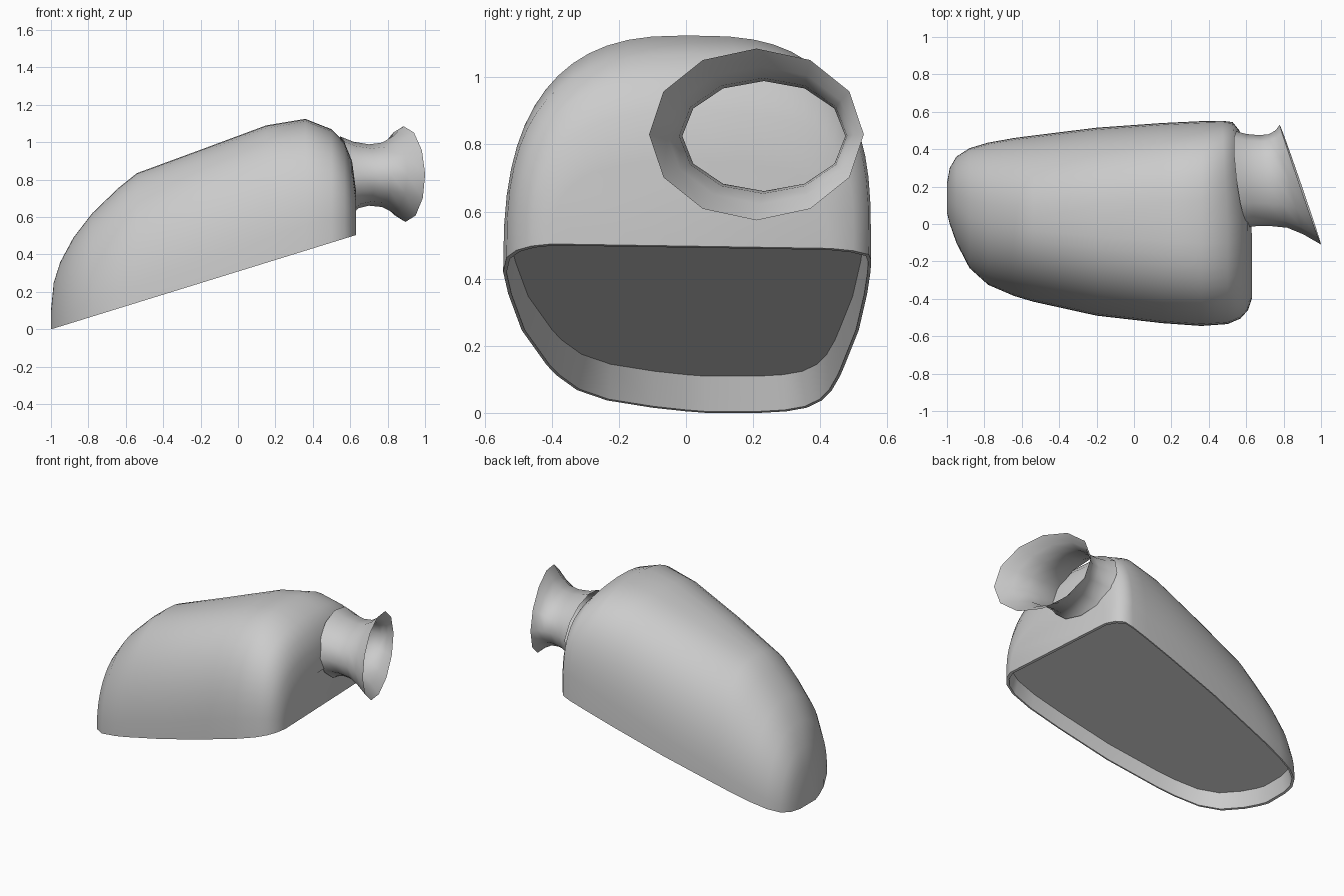
import bpy, bmesh
from math import sin, cos, pi

if "Cube" in bpy.data.objects:
    bpy.data.objects.remove(bpy.data.objects["Cube"])


def base_z(x):
    return 0.309 * (x + 1)


def ramp(x, a, b):
    return min(max((x - a) / (b - a), 0), 1)


def finish(bm, name, angle):
    bmesh.ops.recalc_face_normals(bm, faces=bm.faces)
    mesh = bpy.data.meshes.new(name)
    bm.to_mesh(mesh)
    bm.free()
    ob = bpy.data.objects.new(name, mesh)
    bpy.context.collection.objects.link(ob)
    bpy.ops.object.select_all(action='DESELECT')
    bpy.context.view_layer.objects.active = ob
    ob.select_set(True)
    bpy.ops.object.shade_smooth_by_angle(angle=angle)
    return ob


def bridge(bm, rings, closed):
    for a, b in zip(rings, rings[1:]):
        n = len(a)
        for i in range(n if closed else n - 1):
            j = (i + 1) % n
            bm.faces.new((a[i], a[j], b[j], b[i]))


# Domed housing: arched slices along x (x, y min, y max, crest height)
slices = [(-1.0, 0.06, 0.22, 0.10), (-0.985, 0.0, 0.30, 0.25),
          (-0.95, -0.10, 0.36, 0.36), (-0.88, -0.235, 0.405, 0.49),
          (-0.78, -0.325, 0.435, 0.62), (-0.64, -0.385, 0.46, 0.755),
          (-0.54, -0.415, 0.473, 0.835), (-0.2, -0.49, 0.515, 0.96),
          (0.15, -0.53, 0.54, 1.09), (0.36, -0.545, 0.55, 1.125),
          (0.50, -0.535, 0.552, 1.07), (0.57, -0.505, 0.545, 1.0),
          (0.61, -0.46, 0.50, 0.90), (0.63, -0.40, 0.43, 0.75)]
ARC = 28
bm = bmesh.new()
arches = []
for x, lo, hi, top in slices:
    arch = []
    rear = ramp(x, 0.36, 0.63)
    body = ramp(x, -0.64, 0.36)
    for i in range(ARC + 1):
        a = pi * i / ARC
        c = -cos(a)
        # rounder at the front, squarer shoulder at the rear on the +y side
        power = 2 / (2.2 + (0.75 if c > 0 else 0.45) * body
                     + (0.8 if c > 0 else 0.2) * rear)
        u = abs(c) ** power * (1 if c > 0 else -1)
        v = max(sin(a), 0) ** power if 0 < i < ARC else 0
        y = (lo + hi) / 2 + u * (hi - lo) / 2
        # the rear wall leans forward on the +y side
        px = x - 0.10 * max(y, 0) * rear
        arch.append(bm.verts.new((px, y, base_z(px) + v * (top - base_z(x)))))
    arches.append(arch)
bridge(bm, arches, False)
bm.faces.new(arches[0])
bm.faces.new(arches[-1])

# Rim lip and recessed underside panel
rim = [a[0] for a in arches] + [a[-1] for a in reversed(arches)]


def inset(scale, lift):
    ring = []
    for p in rim:
        x = -0.2 + (p.co.x + 0.2) * scale
        y = 0.03 + (p.co.y - 0.03) * scale
        ring.append(bm.verts.new((x, y, base_z(x) + lift)))
    return ring


lip, panel = inset(0.982, 0.0), inset(0.962, 0.1)
bridge(bm, [rim, lip, panel], True)
bm.faces.new(panel)
finish(bm, "housing", 0.8)

# Flared oval spout: centre x, y, z, radii y, z, lean with y, lean with z
sections = [(0.58, 0.24, 0.825, 0.256, 0.206, 0.13, 0.16),
            (0.63, 0.235, 0.825, 0.246, 0.178, 0.12, 0.08),
            (0.70, 0.232, 0.825, 0.243, 0.164, 0.12, 0.0),
            (0.77, 0.23, 0.826, 0.25, 0.172, 0.20, 0.0),
            (0.83, 0.222, 0.828, 0.277, 0.205, 0.27, 0.0),
            (0.89, 0.21, 0.83, 0.32, 0.256, 0.345, 0.02)]
SIDES = 12
bm = bmesh.new()
rings = []
for x, y, z, ry, rz, ky, kz in sections:
    ring = []
    for i in range(SIDES):
        a = 2 * pi * i / SIDES
        dy, dz = ry * cos(a), rz * sin(a)
        ring.append(bm.verts.new((x - ky * dy - kz * dz, y + dy, z + dz)))
    rings.append(ring)
bridge(bm, rings, True)
finish(bm, "spout", 0.9)
